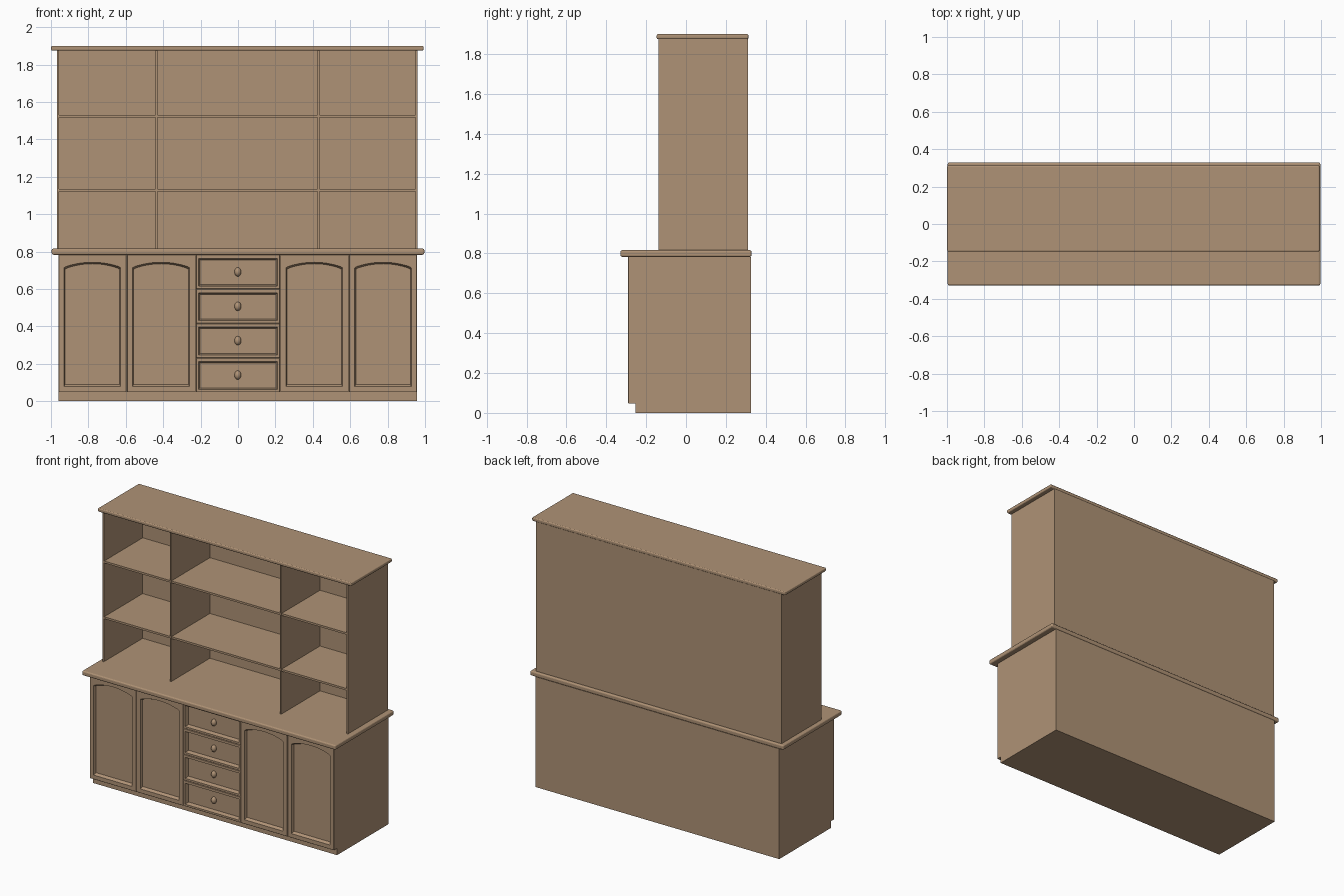
import bpy, bmesh, math

if "Cube" in bpy.data.objects:
    bpy.data.objects.remove(bpy.data.objects["Cube"])

wood = bpy.data.materials.new("warm_wood")
wood.diffuse_color = (0.43, 0.29, 0.18, 1)
wood.use_nodes = True
wood.node_tree.nodes["Principled BSDF"].inputs["Base Color"].default_value = wood.diffuse_color


def finish(bm, name):
    bmesh.ops.recalc_face_normals(bm, faces=bm.faces[:])
    me = bpy.data.meshes.new(name)
    bm.to_mesh(me)
    bm.free()
    me.materials.append(wood)
    ob = bpy.data.objects.new(name, me)
    bpy.context.collection.objects.link(ob)
    return ob


def box(name, x0, x1, y0, y1, z0, z1, bevel=0):
    bm = bmesh.new()
    bmesh.ops.create_cube(bm, size=1)
    for v in bm.verts:
        v.co = ((x0 + x1) / 2 + v.co.x * (x1 - x0),
                (y0 + y1) / 2 + v.co.y * (y1 - y0),
                (z0 + z1) / 2 + v.co.z * (z1 - z0))
    ob = finish(bm, name)
    if bevel:
        m = ob.modifiers.new("rounded_edges", "BEVEL")
        m.width, m.segments = bevel, 3
    return ob


N = 16  # segments along an arched top edge


def outline(x0, x1, z0, z1, rise=0, shoulder=0.012):
    """Rectangle whose top edge rises in an arch between two small shoulders."""
    pts = [(x0, z0), (x1, z0), (x1, z1 - rise)]
    for i in range(N + 1):
        t = 1 - 2 * i / N
        x = (x0 + x1) / 2 + t * ((x1 - x0) / 2 - shoulder)
        pts.append((x, z1 - rise * 0.75 * t * t))
    return pts + [(x0, z1 - rise)]


def front_panel(name, loops):
    """Skin through matching outlines placed at different depths, capped at both ends."""
    bm = bmesh.new()
    rings = [[bm.verts.new((x, y, z)) for x, z in pts] for pts, y in loops]
    for a, b in zip(rings, rings[1:]):
        n = len(a)
        for i in range(n):
            j = (i + 1) % n
            bm.faces.new((a[i], a[j], b[j], b[i]))
    bm.faces.new(rings[0])
    bm.faces.new(rings[-1])
    bmesh.ops.remove_doubles(bm, verts=bm.verts[:], dist=1e-6)
    return finish(bm, name)


# Base cabinet and worktop
FRONT, BACK = -0.291, -0.254
Z0, Z1 = 0.048, 0.783
box("base_carcass", -0.96, 0.956, BACK, 0.325, 0, Z1)
box("worktop", -0.996, 0.996, -0.329, 0.329, 0.783, 0.816, 0.009)

# Doors with arched recessed panels
for k, (x0, x1, p0, p1) in enumerate([(-0.96, -0.596, -0.925, -0.633), (-0.594, -0.226, -0.558, -0.265),
                                      (0.226, 0.592, 0.262, 0.553), (0.594, 0.956, 0.63, 0.921)]):
    e = 0.002
    front_panel(f"door_{k + 1}", [
        (outline(x0, x1, Z0, Z1), BACK),
        (outline(x0, x1, Z0, Z1), FRONT + e),
        (outline(x0 + e, x1 - e, Z0 + e, Z1 - e), FRONT),
        (outline(p0 - 0.006, p1 + 0.006, 0.078, 0.743, 0.03), FRONT),
        (outline(p0, p1, 0.09, 0.735, 0.03), FRONT + 0.018)])

# Drawers with recessed fronts and oval knobs
step = (Z1 - Z0) / 4
for k in range(4):
    a, b = Z0 + k * step + 0.0005, Z0 + (k + 1) * step - 0.0005
    e = 0.002
    loops = [(0.225, a, b, BACK), (0.225, a, b, FRONT + e),
             (0.225 - e, a + e, b - e, FRONT), (0.211, a + 0.015, b - 0.019, FRONT),
             (0.208, a + 0.018, b - 0.022, FRONT + 0.010), (0.202, a + 0.023, b - 0.027, FRONT + 0.026)]
    front_panel(f"drawer_{k + 1}", [(outline(-w, w, lo, hi), y) for w, lo, hi, y in loops])
    bm = bmesh.new()
    bmesh.ops.create_uvsphere(bm, u_segments=20, v_segments=12, radius=1)
    for v in bm.verts:
        v.co = (v.co.x * 0.018 - 0.001, v.co.y * 0.02 - 0.268, v.co.z * 0.024 + (a + b) / 2)
    for f in bm.faces:
        f.smooth = True
    finish(bm, f"drawer_knob_{k + 1}")

# Open shelf unit: sides, back, dividers, shelves
HF, HB = -0.137, 0.311
HZ0, HZ1 = 0.814, 1.877
box("hutch_side_left", -0.968, -0.958, HF, HB, HZ0, HZ1)
box("hutch_side_right", 0.949, 0.959, HF, HB, HZ0, HZ1)
box("hutch_back", -0.958, 0.949, HB - 0.012, HB, HZ0, HZ1)
for name, x in (("left", -0.435), ("right", 0.43)):
    box(f"divider_{name}", x - 0.005, x + 0.005, HF, HB - 0.012, HZ0, HZ1)
bays = [(-0.958, -0.44), (-0.43, 0.425), (0.435, 0.949)]
for r, z in enumerate((1.127, 1.523)):
    for c, (x0, x1) in enumerate(bays):
        box(f"shelf_{r + 1}_{c + 1}", x0, x1, HF + 0.004, HB - 0.012, z - 0.007, z + 0.007)

# Top board
box("top_board", -0.999, 0.992, -0.147, 0.313, 1.875, 1.9, 0.007)
